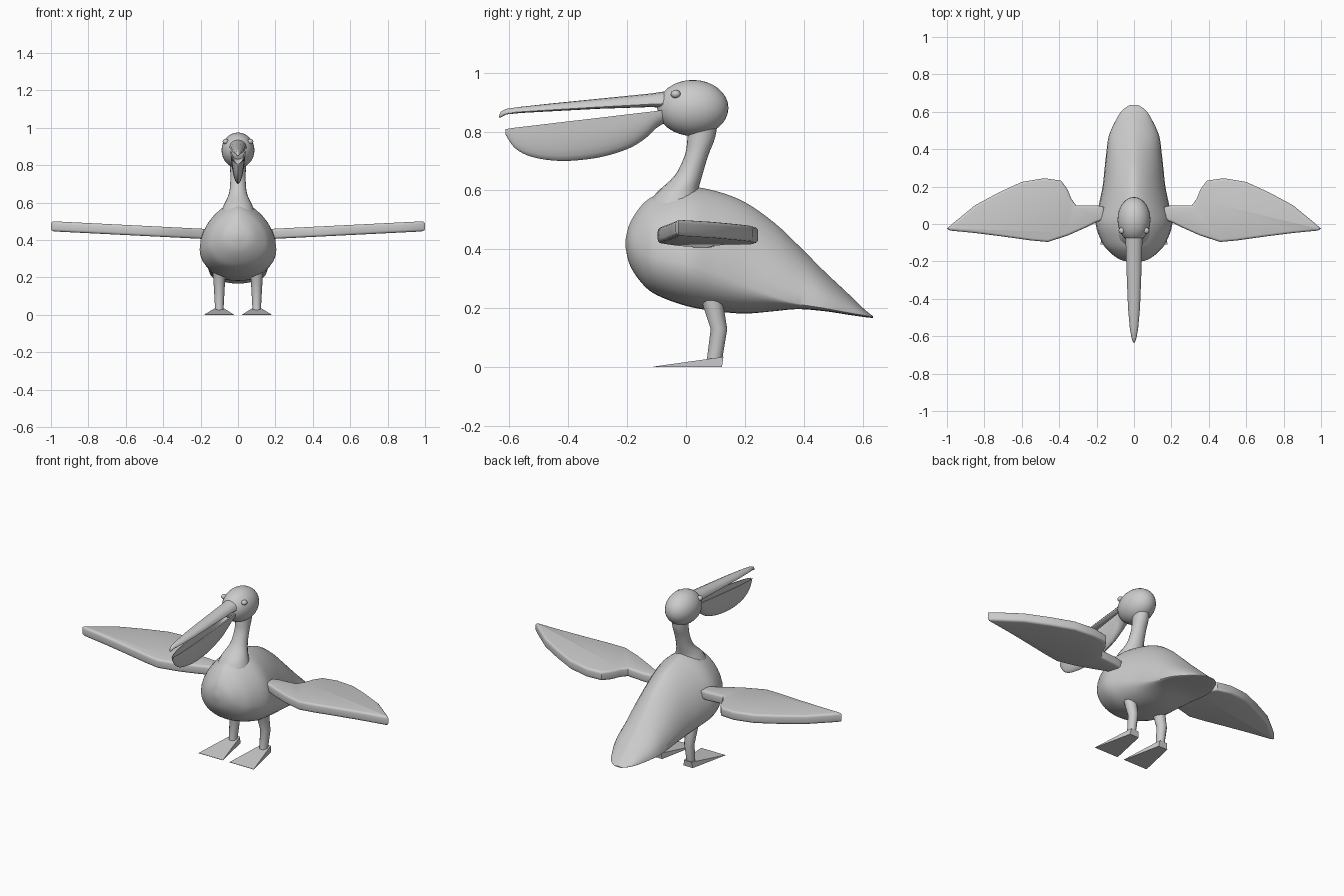
import bpy, bmesh, math
from mathutils import Vector

cube = bpy.data.objects.get("Cube")
if cube:
    bpy.data.objects.remove(cube)

grey = bpy.data.materials.new("plain grey")
grey.use_nodes = True
grey.diffuse_color = (0.6, 0.6, 0.6, 1)
grey.node_tree.nodes["Principled BSDF"].inputs["Base Color"].default_value = (0.6, 0.6, 0.6, 1)


def finish(name, bm, angle=35):
    bmesh.ops.recalc_face_normals(bm, faces=bm.faces)
    mesh = bpy.data.meshes.new(name)
    bm.to_mesh(mesh)
    bm.free()
    mesh.materials.append(grey)
    mesh.shade_smooth()
    mesh.set_sharp_from_angle(angle=math.radians(angle))
    obj = bpy.data.objects.new(name, mesh)
    bpy.context.collection.objects.link(obj)
    return obj


def smooth_rows(rows, steps=4):
    """Resample a table of section sizes with a Catmull-Rom spline."""
    rows = [Vector(r) for r in rows]
    out = []
    for i in range(len(rows) - 1):
        a, b, c = rows[max(i - 1, 0)], rows[i], rows[i + 1]
        d = rows[min(i + 2, len(rows) - 1)]
        for k in range(steps):
            t = k / steps
            out.append(b + (c - a) * (t / 2) + (2 * a - 5 * b + 4 * c - d) * (t * t / 2)
                       + (3 * b - a - 3 * c + d) * (t ** 3 / 2))
    return out + [rows[-1]]


def loft(name, rings, angle=35):
    bm = bmesh.new()
    loops = [[bm.verts.new(p) for p in ring] for ring in rings]
    n = len(loops[0])
    for a, b in zip(loops, loops[1:]):
        for i in range(n):
            j = (i + 1) % n
            bm.faces.new((a[i], a[j], b[j], b[i]))
    bm.faces.new(loops[0])
    bm.faces.new(loops[-1])
    return finish(name, bm, angle)


def pear(y, w, zm, top, bot, sides=32, power=1.4):
    """Upright section, widest at zm, with a narrowing upper half."""
    ring = []
    for i in range(sides):
        a = math.tau * i / sides
        c, s = math.cos(a), math.sin(a)
        x = w * math.copysign(abs(c) ** (power if s > 0 else 0.9), c)
        ring.append((x, y, zm + s * (top - zm if s > 0 else zm - bot)))
    return ring


def tube(name, rows, x=0, sides=20):
    """Upright tube; rows hold z, y, x radius and y radius."""
    rings = []
    for z, y, rx, ry in rows:
        rings.append([(x + rx * math.cos(math.tau * i / sides),
                       y + ry * math.sin(math.tau * i / sides), z) for i in range(sides)])
    return loft(name, rings)


def ball(name, centre, radii, segments=32):
    bm = bmesh.new()
    bmesh.ops.create_uvsphere(bm, u_segments=segments, v_segments=segments // 2, radius=1)
    bmesh.ops.scale(bm, vec=radii, verts=bm.verts)
    bmesh.ops.translate(bm, vec=centre, verts=bm.verts)
    return finish(name, bm)


# Body running back into the flat, pointed tail
body_rows = [
    (-.205, .012, .42, .435, .405), (-.19, .075, .41, .49, .345),
    (-.15, .13, .385, .55, .285), (-.1, .17, .37, .585, .245),
    (0, .205, .35, .612, .208), (.1, .188, .32, .598, .19),
    (.2, .168, .28, .56, .182), (.3, .157, .24, .49, .19),
    (.38, .148, .215, .415, .197), (.47, .135, .2, .325, .19),
    (.55, .1, .185, .25, .178), (.605, .066, .176, .197, .17),
    (.635, .025, .17, .173, .167)]
loft("body", [pear(*r) for r in smooth_rows(body_rows)], 40)

# Neck, head and eyes
tube("neck", smooth_rows([(.54, -.035, .095, .1), (.59, -.03, .075, .072), (.65, .008, .048, .047),
                          (.72, .036, .041, .04), (.78, .052, .042, .047), (.85, .06, .045, .05)]))
ball("head", (0, .023, .88), (.088, .121, .095))
for side, label in ((1, "left"), (-1, "right")):
    ball(label + "_eye", (side * .066, -.035, .927), (.016, .017, .014), 16)

# Upper beak with its small hooked tip
upper_rows = [(-.06, .047, .895, .938, .88), (-.12, .044, .893, .929, .883),
              (-.3, .038, .883, .911, .877), (-.45, .032, .874, .896, .869),
              (-.56, .022, .867, .884, .863), (-.61, .013, .863, .877, .858),
              (-.628, .007, .857, .868, .848), (-.635, .002, .85, .853, .848)]
loft("upper_beak", [pear(*r, sides=16, power=1) for r in upper_rows])

# Lower beak: a hollow pouch, open along the top
pouch_rows = smooth_rows([(-.07, .042, .874, .83), (-.1, .041, .87, .812), (-.14, .04, .865, .775),
                          (-.2, .038, .858, .74), (-.3, .035, .846, .711), (-.42, .03, .832, .7),
                          (-.52, .022, .82, .713), (-.58, .014, .813, .743), (-.613, .004, .808, .79)])
rings = []
for y, w, rim, bot in pouch_rows:
    ring = []
    for i in range(13):
        a = math.pi * i / 12
        ring.append((w * math.cos(a), y, rim - (rim - bot) * math.sin(a)))
    for i in range(12, -1, -1):
        a = math.pi * i / 12
        ring.append((w * .8 * math.cos(a), y, rim - (rim - bot) * .85 * math.sin(a)))
    rings.append(ring)
loft("beak_pouch", rings)

# Wings: rounded slabs rising slightly to the tips
outline = [(.16, .09), (.2, .1), (.31, .1), (.335, .135), (.355, .185), (.39, .232), (.48, .245),
           (.6, .225), (.72, .17), (.85, .1), (.96, .01), (1, -.025), (.985, -.035), (.85, -.048),
           (.7, -.067), (.55, -.088), (.46, -.096), (.35, -.06), (.26, -.02), (.2, .01), (.16, .025)]
for side, label in ((1, "left"), (-1, "right")):
    bm = bmesh.new()
    base = bm.faces.new([bm.verts.new((side * x, y, .405 + .05 * (x - .16))) for x, y in outline])
    up = bmesh.ops.extrude_face_region(bm, geom=[base])["geom"]
    bmesh.ops.translate(bm, vec=(0, 0, .054), verts=[v for v in up if isinstance(v, bmesh.types.BMVert)])
    bmesh.ops.recalc_face_normals(bm, faces=bm.faces)
    rims = [e for e in bm.edges if all(abs(f.normal.z) > .5 for f in e.link_faces) is False
            and any(abs(f.normal.z) > .5 for f in e.link_faces)]
    bmesh.ops.bevel(bm, geom=rims, offset=.013, segments=3, profile=.5, affect='EDGES')
    finish(label + "_wing", bm)

# Legs and webbed feet
for side, label in ((1, "left"), (-1, "right")):
    tube(label + "_leg", [(.25, .085, .036, .038), (.21, .092, .033, .035),
                          (.13, .112, .028, .028), (.02, .096, .022, .026)], side * .1, 12)
    bm = bmesh.new()
    pts = [(.022, -.11, 0), (.18, -.11, 0), (.13, .122, 0), (.07, .122, 0),
           (.022, -.11, .002), (.18, -.11, .002), (.125, .127, .035), (.075, .127, .035)]
    v = [bm.verts.new((side * x, y, z)) for x, y, z in pts]
    for f in ((0, 1, 2, 3), (4, 5, 6, 7), (0, 1, 5, 4), (1, 2, 6, 5), (2, 3, 7, 6), (3, 0, 4, 7)):
        bm.faces.new([v[i] for i in f])
    finish(label + "_foot", bm, 20)
